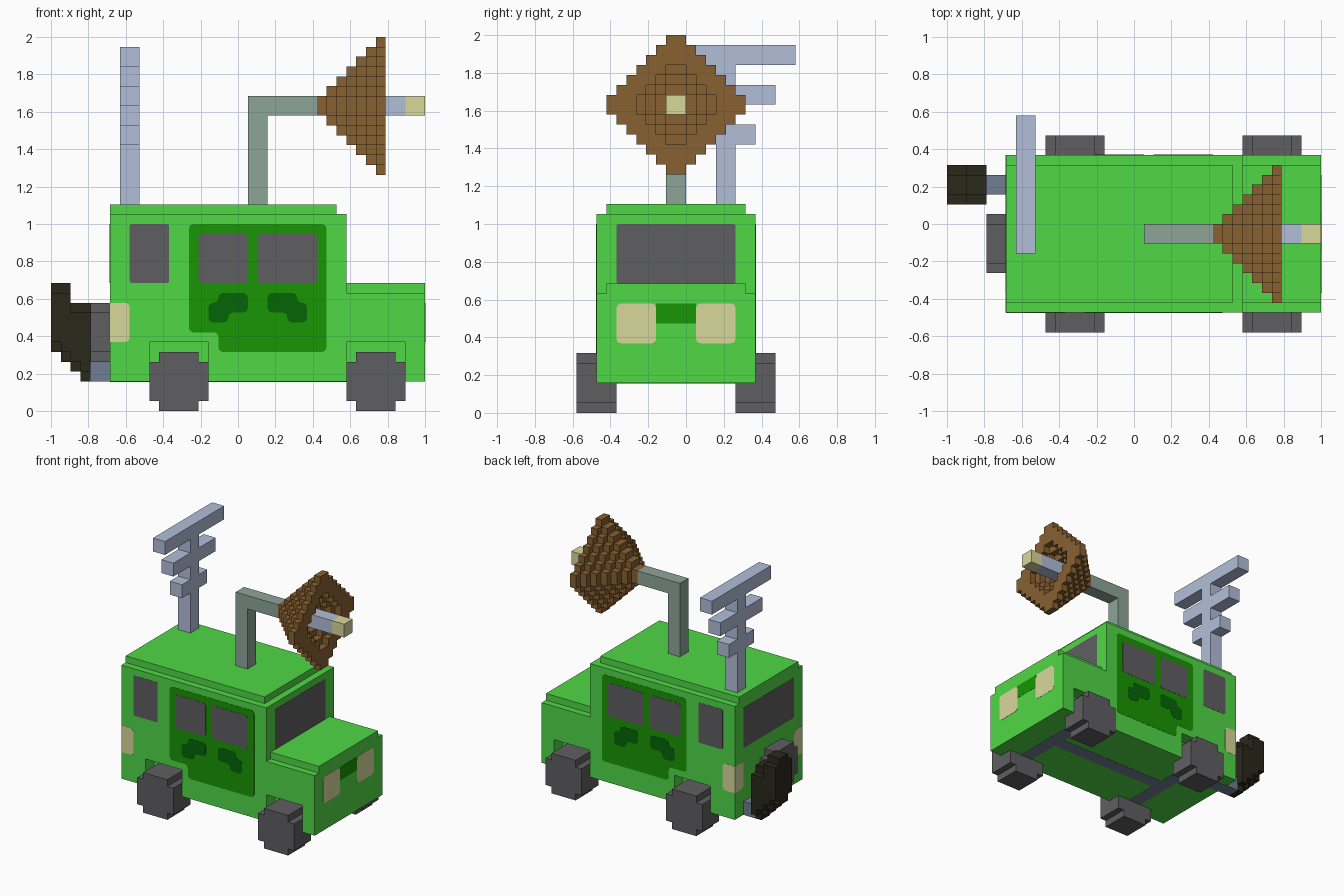
import bpy, bmesh
from mathutils import Vector

if "Cube" in bpy.data.objects:
    bpy.data.objects.remove(bpy.data.objects["Cube"])

U = 2 / 38                      # one block; all sizes below are in blocks
ORIGIN = Vector((19, 11, 0))    # block coordinates of the model's centre
T = 0.03                        # thickness of painted plates


def material(name, rgb):
    lin = [(c / 255 / 12.92) if c < 11 else ((c / 255 + 0.055) / 1.055) ** 2.4 for c in rgb]
    m = bpy.data.materials.new(name)
    m.use_nodes = True
    m.diffuse_color = (*lin, 1)
    m.node_tree.nodes["Principled BSDF"].inputs["Base Color"].default_value = (*lin, 1)
    return m


GREEN = material("body green", (80, 216, 70))
DARK_GREEN = material("panel green", (25, 150, 3))
EMBLEM = material("deep green", (5, 101, 7))
GREY = material("rubber and glass grey", (95, 94, 97))
BEIGE = material("lamp beige", (216, 216, 156))
STEEL = material("pale steel blue", (178, 191, 217))
SLATE = material("chassis slate", (112, 125, 149))
POLE = material("pole grey green", (141, 165, 153))
BROWN = material("dish brown", (137, 97, 49))
SOOT = material("soot black", (41, 40, 27))


def finish(name, bm, mat):
    bmesh.ops.recalc_face_normals(bm, faces=bm.faces[:])
    for v in bm.verts:
        v.co = (v.co - ORIGIN) * U
    me = bpy.data.meshes.new(name)
    bm.to_mesh(me)
    bm.free()
    me.materials.append(mat)
    ob = bpy.data.objects.new(name, me)
    bpy.context.collection.objects.link(ob)
    return ob


def prism(name, pts, axis, a, b, mat, r=0, rounded=None):
    """Extrude an outline along an axis from a to b, rounding all or the listed corners by r."""
    place = {"x": lambda p, d: (d, p[0], p[1]),
             "y": lambda p, d: (p[0], d, p[1]),
             "z": lambda p, d: (p[0], p[1], d)}[axis]
    bm = bmesh.new()
    lo = [bm.verts.new(place(p, a)) for p in pts]
    hi = [bm.verts.new(place(p, b)) for p in pts]
    bm.faces.new(lo)
    bm.faces.new(hi)
    n = len(pts)
    for i in range(n):
        bm.faces.new((lo[i], lo[(i + 1) % n], hi[(i + 1) % n], hi[i]))
    if r:
        corners = [bm.edges.get((lo[i], hi[i])) for i in (rounded or range(n))]
        bmesh.ops.bevel(bm, geom=corners, offset=r, segments=2, profile=0.5, affect='EDGES')
    return finish(name, bm, mat)


def rect(u0, u1, v0, v1):
    return [(u0, v0), (u1, v0), (u1, v1), (u0, v1)]


def box(name, x0, x1, y0, y1, z0, z1, mat):
    return prism(name, rect(x0, x1, y0, y1), "z", z0, z1, mat)


def blocks(name, cells, mat):
    """Skin of a set of unit blocks."""
    bm = bmesh.new()
    for c in cells:
        for ax in range(3):
            for s in (0, 1):
                near = list(c)
                near[ax] += 2 * s - 1
                if tuple(near) in cells:
                    continue
                quad = []
                for p, q in ((0, 0), (1, 0), (1, 1), (0, 1)):
                    v = list(c)
                    v[ax] += s
                    v[(ax + 1) % 3] += p
                    v[(ax + 2) % 3] += q
                    quad.append(bm.verts.new(v))
                bm.faces.new(quad if s else quad[::-1])
    bmesh.ops.remove_doubles(bm, verts=bm.verts[:], dist=0.001)
    return finish(name, bm, mat)


def wheel_outline(u, v):
    """Six-block square with its corner blocks removed."""
    return [(u + 1, v), (u + 5, v), (u + 5, v + 1), (u + 6, v + 1), (u + 6, v + 5), (u + 5, v + 5),
            (u + 5, v + 6), (u + 1, v + 6), (u + 1, v + 5), (u, v + 5), (u, v + 1), (u + 1, v + 1)]


# Body shell with open wheel arches, then the floor between the arches
shell = [(6, 3), (10, 3), (10, 7), (16, 7), (16, 3), (30, 3), (30, 7), (36, 7), (36, 3),
         (38, 3), (38, 12), (30, 12), (30, 20), (6, 20)]
prism("body_shell", shell, "y", 2, 18, GREEN)
box("rear_arch_floor", 10, 16, 4, 16, 3, 7, GREEN)
box("front_arch_floor", 30, 36, 4, 16, 3, 7, GREEN)
box("roof_cap", 6, 29, 3, 17, 20, 21, GREEN)
box("hood_cap", 30, 38, 3, 17, 12, 13, GREEN)

# Wheels
for end, x in (("rear", 10), ("front", 30)):
    for side, y in (("right", 0), ("left", 16)):
        prism(f"{end}_{side}_wheel", wheel_outline(x, 0), "y", y, y + 4, GREY)
prism("spare_wheel", wheel_outline(6, 5), "x", 4, 6, GREY)

# Painted sides, the same on both
panel = [(17, 6), (28, 6), (28, 19), (14, 19), (14, 8), (17, 8)]
mark = [(16, 9), (18, 9), (18, 10), (20, 10), (20, 12), (17, 12), (17, 11), (16, 11)]
mark_mirrored = [(42 - x, z) for x, z in mark]
for side, y, out in (("right", 2, -1), ("left", 18, 1)):
    y1, y2 = y + out * T, y + out * T * 2
    prism(f"{side}_door_panel", panel, "y", y, y1, DARK_GREEN, 0.45)
    prism(f"{side}_small_window", rect(8, 12, 13, 19), "y", y, y1, GREY, 0.2)
    prism(f"{side}_rear_door_window", rect(15, 20, 13, 18), "y", y, y2, GREY, 0.3)
    prism(f"{side}_front_door_window", rect(21, 27, 13, 18), "y", y, y2, GREY, 0.3)
    prism(f"{side}_rear_mark", mark, "y", y, y2, EMBLEM, 0.45)
    prism(f"{side}_front_mark", mark_mirrored, "y", y, y2, EMBLEM, 0.45)
    prism(f"{side}_tail_lamp_side", rect(6, 8, 7, 11), "y", y, y1, BEIGE, 0.45, (1, 2))
    ya, yb, inner = (2, 4, (1, 2)) if out < 0 else (16, 18, (0, 3))
    prism(f"{side}_tail_lamp_back", rect(ya, yb, 7, 11), "x", 6 - T, 6, BEIGE, 0.45, inner)
    ya = 4 if out < 0 else 12
    prism(f"{side}_headlamp", rect(ya, ya + 4, 7, 11), "x", 38, 38 + T, BEIGE, 0.45)

# Windscreen, rear window and grille
prism("windscreen", rect(4, 16, 13, 19), "x", 30, 30 + T, GREY, 0.2)
prism("rear_window", rect(4, 16, 13, 19), "x", 6 - T, 6, GREY, 0.2)
prism("grille", rect(8, 12, 9, 11), "x", 38, 38 + T, DARK_GREEN)

# Chassis under the floor, running into the exhaust
box("chassis_spine", 14, 32, 9, 11, 3 - T, 3, SLATE)
box("rear_axle", 12, 14, 4, 16, 3 - T, 3, SLATE)
box("front_axle", 32, 34, 4, 16, 3 - T, 3, SLATE)
box("exhaust_underfloor", 6, 12, 14, 16, 3 - T, 3, SLATE)
box("exhaust_pipe", 4, 6, 14, 16, 3, 5, SLATE)

# Plume of exhaust rising behind, with its corners cut
plume = set()
for x, (lo, hi) in enumerate(((6, 13), (5, 13), (4, 11), (3, 11))):
    for z in range(lo, hi):
        narrow = z in (lo, hi - 1)
        plume |= {(x, y, z) for y in (range(14, 16) if narrow else range(13, 17))}
blocks("exhaust_plume", plume, SOOT)

# Aerial: mast with three cross arms
box("aerial_mast", 7, 9, 14, 16, 21, 35, STEEL)
for i, (half, z) in enumerate(((3, 27), (5, 31))):
    for side, a, b in (("right", 15 - half, 14), ("left", 16, 15 + half)):
        box(f"aerial_arm_{i + 1}_{side}", 7, 9, a, b, z, z + 2, STEEL)
box("aerial_top_arm", 7, 9, 8, 22, 35, 37, STEEL)

# Bent pole carrying the dish
prism("dish_pole", [(20, 21), (22, 21), (22, 30), (27, 30), (27, 32), (20, 32)], "y", 9, 11, POLE)

# Hollow stepped dish: diamond rings that widen towards the front
dish = set()
for h in range(1, 8):
    for m in range(-h, h):
        for n in range(-h, h):
            ring = (m if m >= 0 else -m - 1) + (n if n >= 0 else -n - 1) + 1
            if h - 3 < ring <= h:
                dish.add((26 + h, 10 + m, 31 + n))
blocks("dish", dish, BROWN)
box("dish_feed_arm", 30, 36, 9, 11, 30, 32, STEEL)
box("dish_feed_tip", 36, 38, 9, 11, 30, 32, BEIGE)
